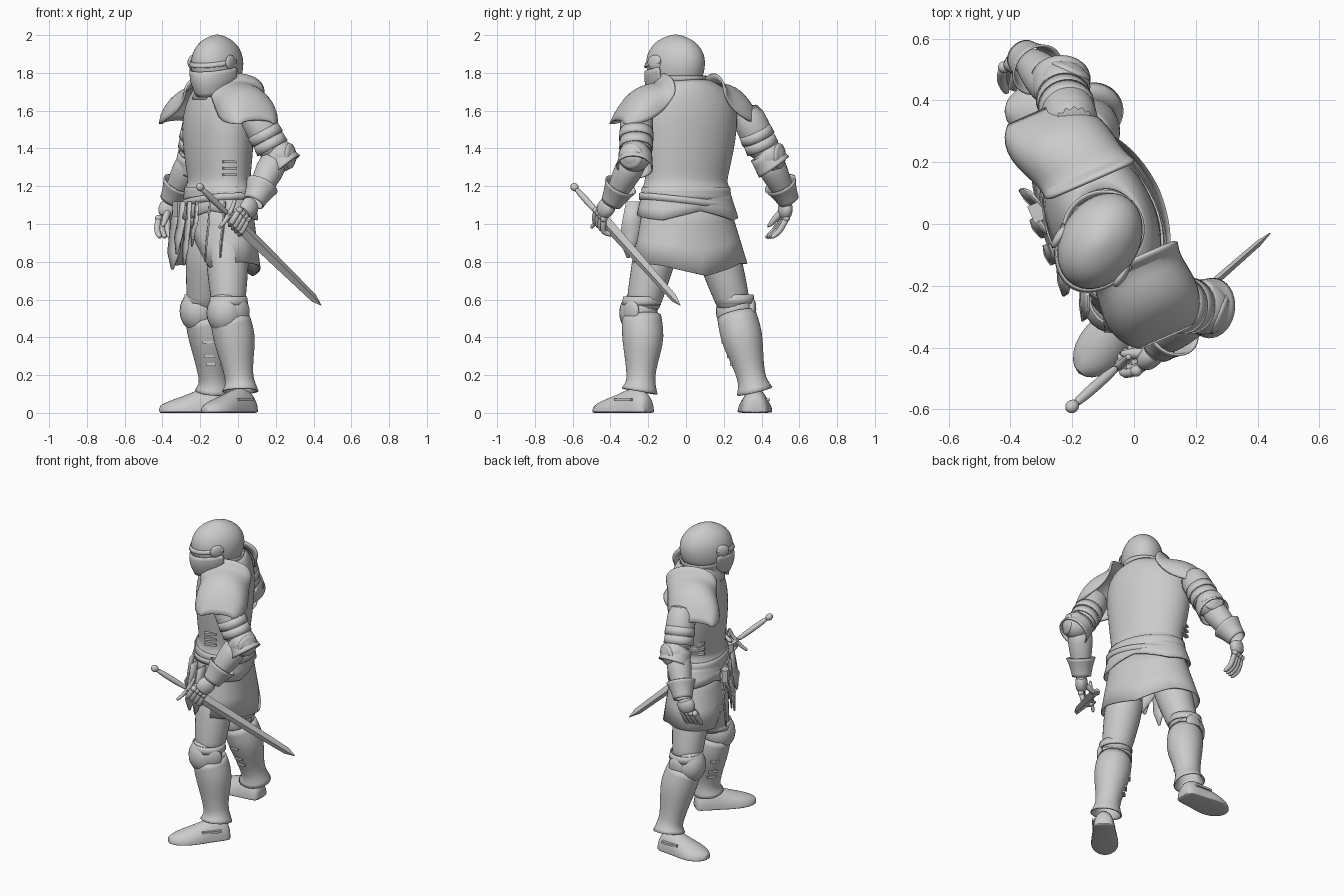
import bpy, bmesh, math
from mathutils import Vector as V, Matrix

if "Cube" in bpy.data.objects:
    bpy.data.objects.remove(bpy.data.objects["Cube"])

Z = V((0, 0, 1))
S, F = V((.4, -.916, 0)), V((-.916, -.4, 0))       # body left / body forward
HS, HF = V((.85, -.53, 0)), V((-.53, -.85, 0))     # head left / head forward
BODY, HEAD = V((-.1, 0, 0)), V((-.11, -.055, 0))


def P(s, f, z):
    return BODY + S * s + F * f + Z * z


def finish(name, bm, sub=0, thick=0):
    bmesh.ops.recalc_face_normals(bm, faces=bm.faces)
    me = bpy.data.meshes.new(name)
    bm.to_mesh(me)
    bm.free()
    ob = bpy.data.objects.new(name, me)
    bpy.context.collection.objects.link(ob)
    bpy.ops.object.select_all(action='DESELECT')
    ob.select_set(True)
    bpy.context.view_layer.objects.active = ob
    bpy.ops.object.shade_smooth_by_angle(angle=math.radians(45))
    if sub:
        m = ob.modifiers.new("Subsurf", 'SUBSURF')
        m.levels = m.render_levels = sub
    if thick:
        m = ob.modifiers.new("Solid", 'SOLIDIFY')
        m.thickness, m.offset = thick, 0
    return ob


def loft(name, rings, loop=True, caps=False, sub=1, thick=.008):
    bm = bmesh.new()
    rows = [[bm.verts.new(p) for p in r] for r in rings]
    n = len(rows[0])
    for a, b in zip(rows, rows[1:]):
        for i in range(n if loop else n - 1):
            j = (i + 1) % n
            bm.faces.new((a[i], a[j], b[j], b[i]))
    if caps:
        bm.faces.new(rows[0])
        bm.faces.new(rows[-1])
    return finish(name, bm, sub, 0 if caps else thick)


def ring(c, u, v, a, b, n=24):
    return [c + u * a * math.cos(t) + v * b * math.sin(t)
            for t in (2 * math.pi * i / n for i in range(n))]


def tube(name, pts, side=None, wide=1, n=16, **kw):
    """Round or flattened limb through (x, y, z, radius) points."""
    rings = []
    for i, p in enumerate(pts):
        t = (V(pts[min(i + 1, len(pts) - 1)][:3]) - V(pts[max(i - 1, 0)][:3])).normalized()
        r = V(side) if side else V((.37, .9, .21))
        u = (r - t * r.dot(t)).normalized()
        rings.append(ring(V(p[:3]), u, t.cross(u), p[3] * wide, p[3], n))
    return loft(name, rings, **kw)


def ball(name, c, radii, axis=Z):
    bm = bmesh.new()
    M = Matrix.Translation(c) @ V(axis).to_track_quat('Z', 'Y').to_matrix().to_4x4() @ Matrix.Diagonal((*radii, 1))
    bmesh.ops.create_uvsphere(bm, u_segments=24, v_segments=14, radius=1, matrix=M)
    return finish(name, bm)


def box(name, c, dims, axis=Z):
    bm = bmesh.new()
    M = Matrix.Translation(c) @ V(axis).to_track_quat('X', 'Z').to_matrix().to_4x4() @ Matrix.Diagonal((*dims, 1))
    bmesh.ops.create_cube(bm, size=1, matrix=M)
    return finish(name, bm)


# Breastplate and gorget
loft("cuirass", [ring(P(o, f, z), S, F, a, b, 32) for z, a, b, f, o in
     ((1.185, .238, .165, 0, 0), (1.205, .235, .158, 0, 0), (1.225, .222, .145, 0, 0), (1.32, .24, .158, 0, -.008),
      (1.46, .262, .17, 0, -.015), (1.58, .27, .17, -.005, -.015), (1.67, .245, .15, -.015, -.01),
      (1.73, .19, .13, -.02, 0), (1.762, .11, .105, -.015, 0))])
loft("gorget", [ring(V((-.1, -.02, z)), S, F, a, b) for z, a, b in
     ((1.66, .15, .14), (1.72, .12, .122), (1.75, .112, .118), (1.785, .128, .133))])

# Helmet: skull, keeled visor with sight slit, side pivots
loft("helmet_skull", [ring(HEAD + HF * f + Z * z, HS, HF, a, b) for z, a, b, f in
     ((1.72, .09, .11, .01), (1.76, .113, .145, 0), (1.80, .124, .161, 0), (1.85, .129, .17, 0), (1.90, .122, .163, 0),
      (1.95, .098, .132, 0), (1.985, .058, .08, 0), (2.004, .012, .016, 0))], caps=True)


def head_arc(z, a, b, lo=5, hi=175, drop=0, keel=0, n=19):
    out = []
    for i in range(n):
        t = math.radians(lo + (hi - lo) * i / (n - 1))
        k = max(0, math.sin(t))
        out.append(HEAD + HS * a * math.cos(t) + HF * (b * k + keel * k ** 8) + Z * (z - drop * k))
    return out


loft("visor", [head_arc(1.835, .132, .168, drop=.03, keel=.004), head_arc(1.79, .131, .17, drop=.03, keel=.01),
               head_arc(1.755, .12, .156, drop=.04, keel=.012), head_arc(1.73, .105, .136, drop=.06, keel=.01)], loop=False)
loft("brow_rim", [head_arc(1.88, .126, .167, drop=.03), head_arc(1.85, .132, .173, drop=.024, keel=.004)], loop=False)
for k in (-1, 1):
    ball("visor_pivot", HEAD + HS * .118 * k + HF * .055 + Z * 1.855, (.045, .04, .016), HS)

# Pauldrons with raised inner flange; the right one swings slightly forward
for k, nm, swing in ((1, "left", 0), (-1, "right", .3)):
    rows = ((.145, .155, 1.795, 1.69), (.17, .145, 1.745, 1.65), (.21, .145, 1.742, 1.60), (.28, .158, 1.725, 1.555),
            (.34, .15, 1.68, 1.535), (.385, .125, 1.61, 1.53), (.415, .09, 1.55, 1.528))
    loft(nm + "_pauldron", [[P(k * s, -.04 + swing * (s - .08) + d * math.cos(t), zb + (zt - zb) * max(0, math.sin(t)) ** .8)
         for t in (math.pi * i / 14 for i in range(15))] for s, d, zt, zb in rows], loop=False, thick=.012)


# Skirt plates with pointed hems; hem height follows the angle round the body
def skirt(name, ztop, a0, b0, a1, b1, hem, off=0):
    n, rings = 64, []
    for t in (0, .33, .66, 1):
        r = []
        for i in range(n):
            q = i / n * len(hem)
            j = int(q)
            zb = hem[j] + (hem[(j + 1) % len(hem)] - hem[j]) * (q - j)
            z = ztop + (zb - ztop) * t
            g = (ztop - z) / .42
            ang = 2 * math.pi * i / n
            r.append(P((a0 + (a1 - a0) * g) * math.cos(ang) - off * g, (b0 + (b1 - b0) * g) * math.sin(ang), z))
        rings.append(r)
    loft(name, rings, sub=0)


skirt("skirt_lower", 1.13, .228, .155, .335, .21, (.80, .77, 1.02, .78, .79, .79, .725, .78), .03)
skirt("skirt_upper", 1.18, .236, .163, .36, .235, (1.04, 1.07, 1.02, 1.07, 1.04, 1.02, 1.07, 1.02), .02)
skirt("waist_lame", 1.195, .24, .166, .29, .205, (1.13, 1.13, 1.11, 1.13))
loft("belt", [[p + Z * ((p - BODY).dot(S) * .12) for p in ring(P(0, 0, z), S, F, .256, .178, 40)]
              for z in (1.1, 1.135)], sub=0)

# Hanging straps, tassets and pouch
for s, f, zb, w in ((-.16, .165, .76, .045), (-.07, .18, .84, .035), (.02, .18, .78, .035), (.11, .175, .88, .05),
                    (.2, .14, .8, .055), (.27, .085, .82, .045)):
    rows = ((1.12, w * .7, 0), (1.0, w, .01), (zb + .09, w, .025), (zb, .006, .032))
    loft("hanging_tab", [[P(s * (1 + o * 1.5) - v, f + o - v * s * 2, z) for v in (q, 0, -q)] for z, q, o in rows], loop=False, sub=0)
box("pouch", P(-.12, .18, 1.08), (.045, .06, .08), F)
for k in (-1, 1):
    for z in (1.26, 1.295, 1.33):
        box("side_buckle", P(.232 * k, .04, z), (.075, .022, .014), F)


# Legs: thigh, knee cop with side fan, greave, ankle flare, sabaton
def leg(nm, hip, knee, ankle, toe_dir, heel, length, width, out):
    hip, knee, ankle, d, out = V(hip), V(knee), V(ankle), V(toe_dir).normalized(), V(out)
    mid = hip.lerp(knee, .5)
    tube(nm + "_thigh", [(*hip, .125), (*mid, .114), (*hip.lerp(knee, .85), .094), (*knee, .09)], caps=True)
    ball(nm + "_knee_cop", knee + d * .022 - Z * .01, (.102, .102, .115))
    ball(nm + "_knee_fan", knee + out * .09 - d * .01, (.055, .06, .022), out)
    c = knee + Z * .055
    tube(nm + "_knee_lame", [(*(c + Z * .02), .096), (*(c - Z * .025), .102)], n=20)
    rows = ((.08, .101, 0), (.25, .108, -.01), (.42, .105, -.012), (.65, .083, -.004), (.86, .07, 0), (.95, .077, 0), (1.04, .094, .008))
    tube(nm + "_greave", [(*(knee.lerp(ankle, t) + d * o), r) for t, r, o in rows], n=24)
    side = d.cross(Z)
    rings = []
    for t, w, h in ((0, .5, .06), (.05, .72, .10), (.2, .8, .13), (.38, .86, .122), (.55, .98, .092), (.75, 1, .07), (.9, .74, .048), (1, .25, .03)):
        c = V(heel) + d * length * t
        rings.append([c + side * width * w * math.cos(a) + Z * (.006 + (h * math.sin(a) if math.sin(a) > 0 else .008 * math.sin(a)))
                      for a in (2 * math.pi * i / 20 for i in range(20))])
    loft(nm + "_sabaton", rings, caps=True)
    for t in (.26, .38):
        box(nm + "_ankle_strap", V(heel) + d * length * t + out * width * .68 + Z * .07, (.07, .03, .014), d)
    for t in (.42, .6, .7):
        box(nm + "_greave_buckle", knee.lerp(ankle, t) - out * (.125 - .06 * t), (.055, .03, .014), d)


leg("left", (-.06, -.13, .98), (-.05, -.235, .54), (.015, -.24, .13), (-.66, -.75, 0), (.075, -.195, 0), .385, .085, (.7, -.7, 0))
leg("right", (-.15, .13, .98), (-.185, .26, .55), (-.125, .36, .13), (-1, 0, 0), (-.075, .365, 0), .345, .095, (0, 1, 0))


# Arms: sleeve plates, elbow cop, vambrace, gauntlet cuff, hand
def arm(nm, sh, el, wr, out):
    sh, el, wr, out = V(sh), V(el), V(wr), V(out).normalized()
    tube(nm + "_upper_arm", [(*sh, .088), (*sh.lerp(el, .5), .093), (*sh.lerp(el, .8), .084), (*el, .075)], caps=True)
    for t in (.5, .68):
        tube(nm + "_arm_lame", [(*sh.lerp(el, t), .092 - .01 * t), (*sh.lerp(el, t + .17), .097 - .012 * t)])
    ball(nm + "_elbow_cop", el + out * .02, (.086, .086, .085))
    ball(nm + "_elbow_disc", el + out * .075, (.068, .068, .024), out)
    dn = (el - sh).normalized()
    tube(nm + "_elbow_flare", [(*(el - dn * .02), .084), (*(el + dn * .04 + out * .01), .09), (*(el + dn * .065 + out * .016), .097)])
    tube(nm + "_vambrace", [(*el, .075), (*el.lerp(wr, .35), .08), (*el.lerp(wr, .75), .062), (*wr, .052)], caps=True)
    tube(nm + "_gauntlet_cuff", [(*el.lerp(wr, .70), .088), (*el.lerp(wr, .82), .075), (*el.lerp(wr, .98), .062), (*el.lerp(wr, 1.12), .055)])


def hand(nm, wr, kn, mid, tip, side, thumb):
    wr, kn, mid, tip, side = V(wr), V(kn), V(mid), V(tip), V(side).normalized()
    tube(nm + "_palm", [(*wr, .036), (*wr.lerp(kn, .5), .04), (*kn, .032)], side=side, wide=1.45, caps=True)
    for i in range(4):
        o = side * (i - 1.5) * .028
        g = mid - kn
        tube(nm + "_finger", [(*(kn + o * .9), .018), (*(kn + g * .5 + o), .0165), (*(mid + o), .018), (*(mid.lerp(tip, .6) + o), .015),
             (*(tip + o), .009)], n=10, caps=True)
        ball(nm + "_knuckle", kn + o * .9, (.019, .019, .019))
    a = wr.lerp(kn, .35)
    tube(nm + "_thumb", [(*a, .022), (*a.lerp(V(thumb), .55), .02), (*thumb, .01)], n=10, caps=True)


arm("left", (.06, -.26, 1.63), (.205, -.265, 1.36), (.095, -.38, 1.14), (.75, -.3, 0))
arm("right", (-.19, .30, 1.63), (-.235, .425, 1.36), (-.345, .53, 1.15), (.35, .8, 0))
hand("left", (.085, -.395, 1.12), (.03, -.455, 1.05), (-.01, -.465, .98), (-.02, -.39, .965), (.6, .53, -.6), (-.05, -.42, 1.05))
hand("right", (-.355, .53, 1.12), (-.385, .52, 1.03), (-.39, .48, .96), (-.37, .435, .925), (-.85, -.3, 0), (-.40, .43, .98))

# Sheathed sword held at the hip
A, B = V((-.2, -.59, 1.195)), V((.44, -.03, .57))
D = (B - A).normalized()
W = (Z - D * D.z).normalized()
N = D.cross(W)
tube("sword_grip", [(*A, .016), (*A.lerp(B, .12), .019), (*A.lerp(B, .24), .015)], caps=True, n=12)
ball("sword_pommel", A, (.021, .021, .024), D)
loft("sword_blade", [[A.lerp(B, t) + W * w, A.lerp(B, t) + N * h, A.lerp(B, t) - W * w, A.lerp(B, t) - N * h]
     for t, w, h in ((.23, .038, .017), (.6, .031, .014), (.94, .023, .01), (1, .002, .002))], caps=True, sub=0)
G = A.lerp(B, .235)
tube("sword_guard", [(*(G + W * .1 - D * .015), .013), (*(G + W * .05), .01), (*G, .016), (*(G - W * .05), .01),
     (*(G - W * .1 - D * .015), .013)], side=tuple(N), caps=True, n=10)
